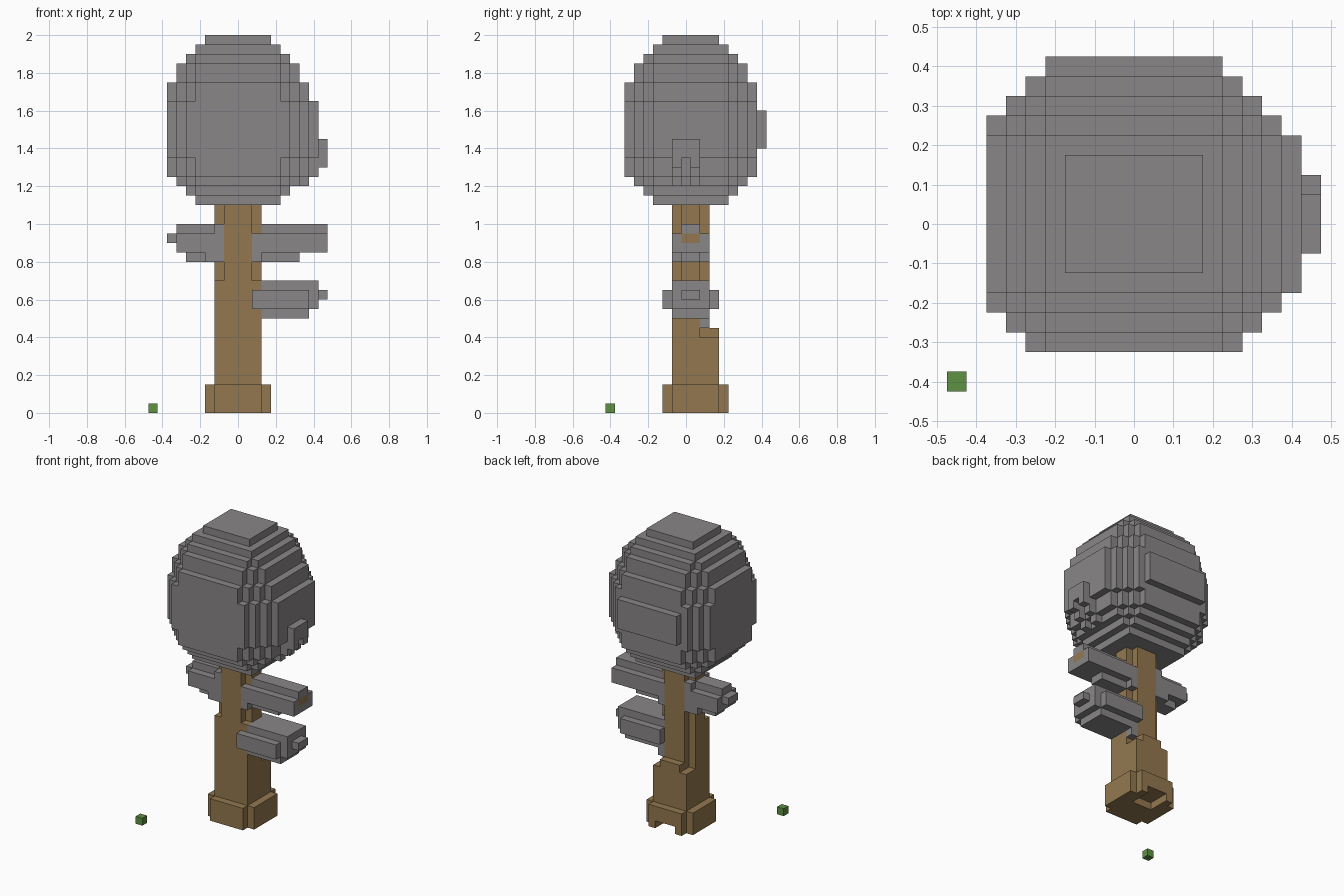
import bpy, bmesh
from mathutils import Vector

SIZE = 0.05
cube = bpy.data.objects.get("Cube")
if cube:
    bpy.data.objects.remove(cube)


def material(name, rgb):
    mat = bpy.data.materials.new(name)
    mat.use_nodes = True
    colour = (*rgb, 1)
    mat.diffuse_color = colour
    bsdf = next(n for n in mat.node_tree.nodes if n.type == "BSDF_PRINCIPLED")
    bsdf.inputs["Base Color"].default_value = colour
    return mat


def block(x, y, z):
    """Cells of a solid block; each range is inclusive."""
    return {(i, j, k) for i in range(x[0], x[1] + 1)
            for j in range(y[0], y[1] + 1) for k in range(z[0], z[1] + 1)}


def build(name, cells, solid, mat):
    """Mesh only the exposed cell faces, merged into flat panels."""
    bm = bmesh.new()
    for cell in sorted(cells):
        centre = Vector((cell[0], cell[1], cell[2] + 0.5))
        for axis in range(3):
            for sign in (-1, 1):
                n = Vector((0, 0, 0))
                n[axis] = sign
                if tuple(int(c + d) for c, d in zip(cell, n)) in solid:
                    continue
                u = Vector((0, 0, 0))
                u[(axis + 1) % 3] = 1
                v = n.cross(u)
                corners = (-u - v, u - v, u + v, v - u)
                bm.faces.new([bm.verts.new((centre + (n + c) / 2) * SIZE) for c in corners])
    bmesh.ops.remove_doubles(bm, verts=bm.verts, dist=SIZE / 10)
    bmesh.ops.dissolve_limit(bm, angle_limit=0.01, verts=bm.verts, edges=bm.edges)
    mesh = bpy.data.meshes.new(name)
    bm.to_mesh(mesh)
    bm.free()
    mesh.materials.append(mat)
    bpy.context.collection.objects.link(bpy.data.objects.new(name, mesh))


# Trunk: stepped base, thick lower stem, cross-shaped upper stem
trunk = block((-3, 3), (-1, 3), (0, 2)) | block((-2, 2), (-2, 4), (0, 2))
trunk -= block((-1, 1), (2, 4), (0, 0))
trunk |= block((-2, 2), (-1, 3), (3, 7)) | block((-1, 1), (3, 3), (8, 8))
trunk |= block((-2, 2), (-1, 1), (8, 13))
trunk |= block((-2, 2), (0, 1), (8, 22)) | block((-1, 1), (-1, 2), (8, 22))
trunk |= block((9, 9), (0, 1), (18, 18))

# Crown: a core grown outwards by a number of steps in each layer
crown = block((-3, 3), (-2, 3), (39, 39))
growth = [0, 1, 2, 3, 3] + [4] * 6 + [3, 3, 2, 2, 1, 0]
for k, steps in enumerate(growth, start=22):
    for i, j, _ in block((-7, 8), (-6, 8), (k, k)):
        reach = max(abs(i) - 4, 0) + max(-3 - j, j - 4, 0)
        if reach <= steps and (j < 8 or 28 <= k <= 31):
            crown.add((i, j, k))
# Small tuft on the left of the crown
crown |= block((9, 9), (-1, 1), (27, 28))
for j in (-1, 1):
    crown |= block((9, 9), (j, j), (26, 26))
    crown |= block((8, 8), (j, j), (25, 26)) | block((7, 7), (j, j), (24, 24))

# Upper left, upper right and lower left leafy branches
upper_left = (block((2, 9), (0, 1), (19, 19)) | block((2, 9), (-1, 2), (17, 18))
              | block((2, 6), (0, 1), (16, 16)) | block((2, 2), (-1, 2), (16, 18)))
upper_right = (block((-6, -2), (0, 1), (19, 19)) | block((-6, -2), (-1, 2), (17, 18))
               | block((-7, -7), (0, 1), (18, 18)) | block((-5, -2), (0, 1), (16, 16))
               | block((-3, -2), (-1, 2), (16, 16)) | block((-2, -2), (-1, 2), (19, 19)))
lower_left = (block((2, 8), (-1, 2), (11, 13)) | block((2, 7), (-2, 3), (11, 12))
              | block((2, 7), (-1, 2), (10, 10)) | block((9, 9), (0, 1), (12, 12))
              | block((2, 2), (2, 2), (9, 9)))

# Loose sprout on the ground
sprout = block((-9, -9), (-8, -8), (0, 0))

bark = material("brown bark", (0.29, 0.187, 0.078))
leaf = material("grey leaves", (0.25, 0.239, 0.24))
grass = material("green sprout", (0.115, 0.282, 0.056))

solid = trunk | crown | upper_left | upper_right | lower_left
build("trunk", trunk, solid, bark)
for name, cells in (("crown", crown), ("upper_left_branch", upper_left),
                    ("upper_right_branch", upper_right), ("lower_left_branch", lower_left)):
    build(name, cells - trunk, solid, leaf)
build("sprout", sprout, sprout, grass)
